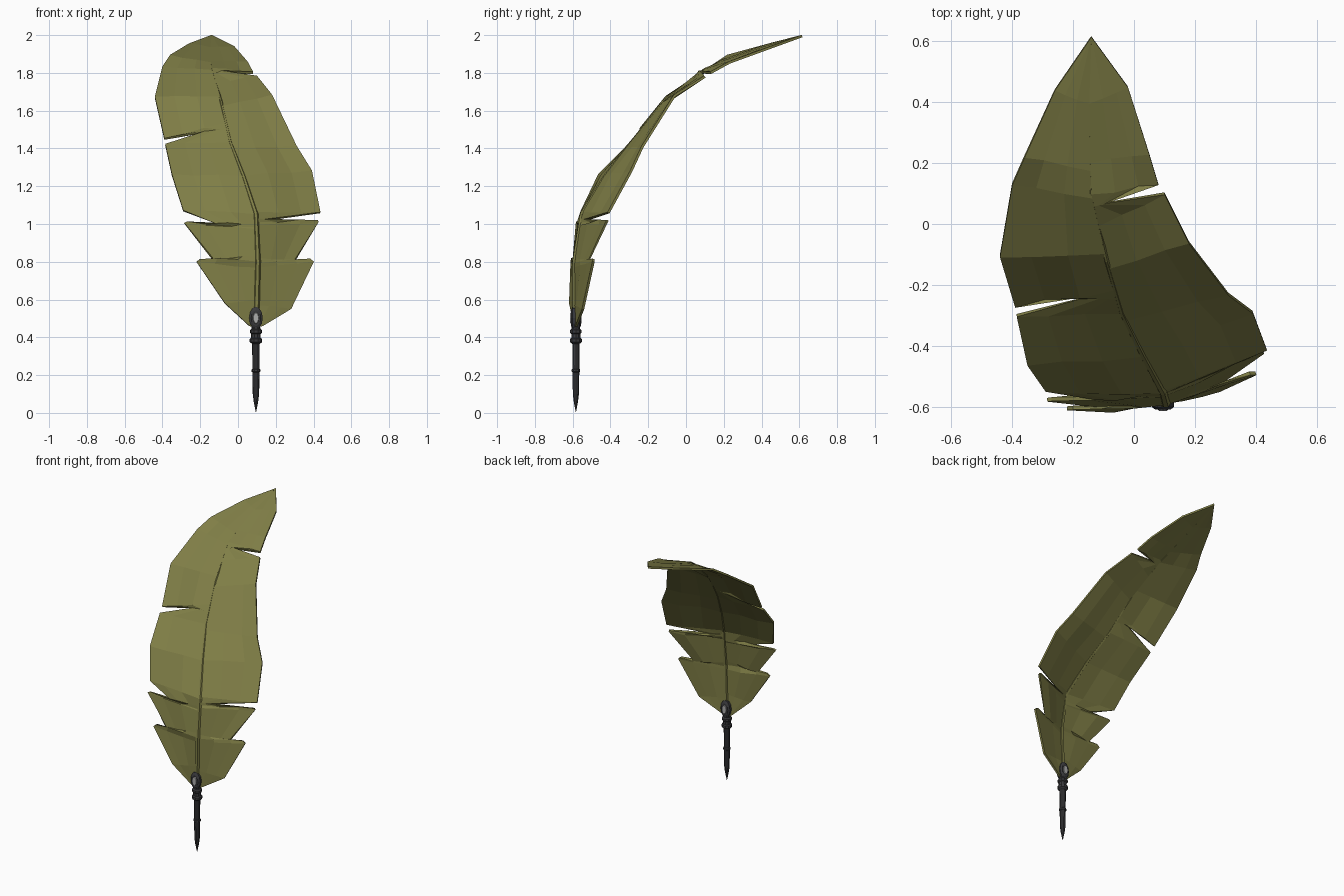
import bpy, bmesh, math, random
from mathutils import Vector

if "Cube" in bpy.data.objects:
    bpy.data.objects.remove(bpy.data.objects["Cube"])

random.seed(4)


def material(name, rgb):
    m = bpy.data.materials.new(name)
    m.diffuse_color = (*rgb, 1)
    m.use_nodes = True
    m.node_tree.nodes["Principled BSDF"].inputs["Base Color"].default_value = m.diffuse_color
    return m


OLIVE = material("olive feather", (0.215, 0.21, 0.062))
METAL = material("dark metal", (0.042, 0.042, 0.046))
SILVER = material("pale silver", (0.42, 0.42, 0.42))

# Centre line of the feather
RIB = [Vector(p) for p in [
    (.095, -.583, .44), (.105, -.588, .80), (.095, -.55, 1.05), (.03, -.43, 1.25),
    (-.04, -.29, 1.43), (-.09, -.12, 1.65), (-.14, .10, 1.82), (-.15, .33, 1.91),
    (-.14, .615, 1.995)]]


def rib_at(z):
    for a, b in zip(RIB, RIB[1:]):
        if z <= b.z:
            return a.lerp(b, (z - a.z) / (b.z - a.z))
    return RIB[-1].copy()


def make_object(name, bm, mats):
    bmesh.ops.recalc_face_normals(bm, faces=bm.faces)
    me = bpy.data.meshes.new(name)
    bm.to_mesh(me)
    bm.free()
    ob = bpy.data.objects.new(name, me)
    for m in mats:
        me.materials.append(m)
    bpy.context.collection.objects.link(ob)
    return ob


def vane(name, rows):
    """Flat-faced half of the feather: rows of (edge x, y, z, rib height)."""
    bm = bmesh.new()
    grid = []
    for x, y, z, rz in rows:
        r, e = rib_at(rz), Vector((x, y, z))
        row = []
        for t in (0, .35, .7, 1):
            p = r.lerp(e, t)
            if t in (.35, .7):          # slight waviness of the barbs
                k = min(1, (e - r).length / .3)
                p += Vector((0, -.5, .4)) * random.uniform(-.016, .016) * k
            row.append(bm.verts.new(p))
        grid.append(row)
    for a, b in zip(grid, grid[1:]):
        for i in range(3):
            bm.faces.new((a[i], a[i + 1], b[i + 1], b[i]))
    bmesh.ops.remove_doubles(bm, verts=bm.verts, dist=.0005)
    ob = make_object(name, bm, [OLIVE])
    s = ob.modifiers.new("thickness", 'SOLIDIFY')
    s.thickness = .013
    s.offset = 0
    return ob


# Vanes, with notches torn into the outline
vane("left_vane", [
    (.06, -.587, .46, .45), (-.07, -.613, .58, .60), (-.22, -.605, .80, .77),
    (-.20, -.603, .815, .80), (-.13, -.600, .81, .83), (-.285, -.577, 1.005, .97),
    (-.27, -.575, 1.012, .98), (-.12, -.572, 1.005, 1.00), (-.29, -.545, 1.07, 1.05),
    (-.35, -.46, 1.26, 1.25), (-.385, -.30, 1.42, 1.43), (-.14, -.235, 1.497, 1.49),
    (-.39, -.27, 1.45, 1.53), (-.44, -.105, 1.67, 1.67), (-.40, .13, 1.83, 1.81),
    (-.36, .22, 1.89, 1.85), (-.26, .44, 1.95, 1.93), (-.14, .615, 1.995, 1.995)])
vane("right_vane", [
    (.13, -.58, .46, .45), (.28, -.545, .55, .57), (.40, -.49, .80, .77),
    (.38, -.49, .815, .79), (.30, -.515, .805, .82), (.425, -.42, 1.01, .99),
    (.42, -.415, 1.02, 1.01), (.15, -.53, 1.022, 1.03), (.435, -.41, 1.06, 1.06),
    (.39, -.29, 1.28, 1.25), (.31, -.23, 1.41, 1.40), (.18, -.06, 1.68, 1.62),
    (.10, .10, 1.78, 1.74), (-.09, .07, 1.807, 1.79), (.08, .13, 1.80, 1.82),
    (.05, .23, 1.855, 1.86), (-.02, .45, 1.935, 1.93), (-.14, .615, 1.995, 1.995)])

# Raised midrib, tapering towards the tip
bm = bmesh.new()
rings = []
for i, p in enumerate(RIB[:-1]):
    tan = (RIB[i + 1] - RIB[max(0, i - 1)]).normalized()
    u = tan.cross(Vector((0, -1, 0.3))).normalized()
    v = tan.cross(u)
    r = .018 * (1 - i / 8.5)
    rings.append([bm.verts.new(p + u * r * math.cos(a) + v * r * math.sin(a))
                  for a in [k * math.tau / 6 for k in range(6)]])
for a, b in zip(rings, rings[1:]):
    for k in range(6):
        bm.faces.new((a[k], a[(k + 1) % 6], b[(k + 1) % 6], b[k]))
bm.faces.new(rings[0])
bm.faces.new(rings[-1])
make_object("midrib", bm, [OLIVE])

# Metal shaft: turned profile from pointed tip up to the collar
PX, PY = .095, -.583
PROFILE = [(.001, .005), (.012, .06), (.017, .10), (.019, .215), (.023, .218), (.023, .23),
           (.019, .233), (.020, .365), (.033, .375), (.033, .392), (.025, .397),
           (.025, .418), (.032, .424), (.032, .438), (.024, .445), (.020, .47)]
N = 10
bm = bmesh.new()
rings = [[bm.verts.new((PX + r * math.cos(k * math.tau / N), PY + r * math.sin(k * math.tau / N), z))
          for k in range(N)] for r, z in PROFILE]
for a, b in zip(rings, rings[1:]):
    for k in range(N):
        bm.faces.new((a[k], a[(k + 1) % N], b[(k + 1) % N], b[k]))
bm.faces.new(rings[0])
bm.faces.new(rings[-1])
make_object("pointed_shaft", bm, [METAL])


def oval_plate(name, w, h, layers, mat):
    """Upright oval built from (y offset, scale) layers."""
    bm = bmesh.new()
    n = 12
    rs = [[bm.verts.new((PX + w * s * math.cos(k * math.tau / n), PY + y,
                         .502 + h * s * math.sin(k * math.tau / n)))
           for k in range(n)] for y, s in layers]
    for a, b in zip(rs, rs[1:]):
        for k in range(n):
            bm.faces.new((a[k], a[(k + 1) % n], b[(k + 1) % n], b[k]))
    bm.faces.new(rs[0])
    bm.faces.new(rs[-1])
    return make_object(name, bm, [mat])


# Oval clasp with a pale inlay on both sides
oval_plate("clasp", .036, .06, [(-.026, .7), (-.018, 1), (.018, 1), (.026, .7)], METAL)
for side, name in ((-1, "front_inlay"), (1, "back_inlay")):
    oval_plate(name, .016, .032, [(side * .025, 1), (side * .030, .85)], SILVER)
